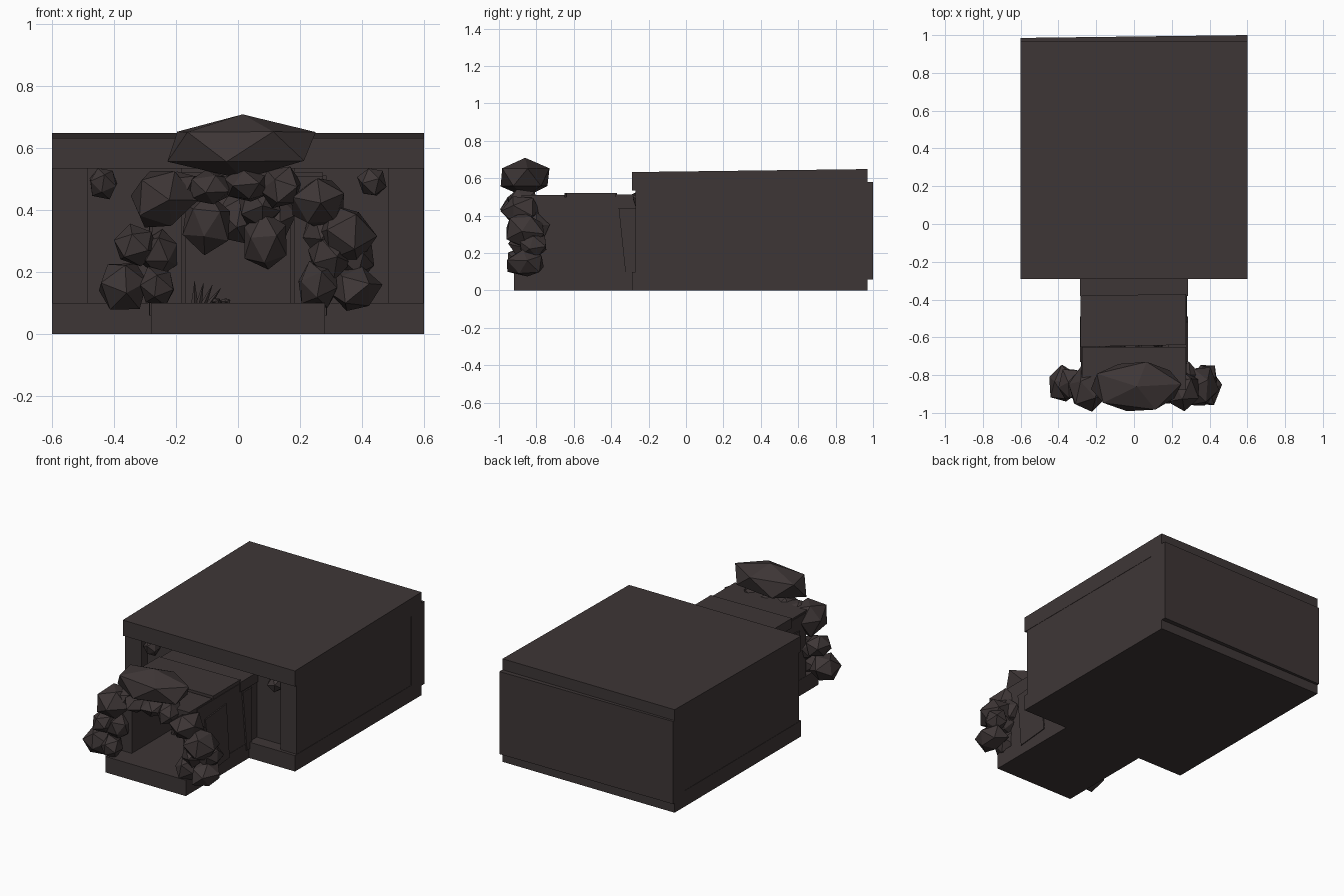
import bpy, bmesh, random
from math import radians
from mathutils import Vector, Euler

random.seed(4)
cube = bpy.data.objects.get("Cube")
if cube:
    bpy.data.objects.remove(cube, do_unlink=True)

stone = bpy.data.materials.new("dark_stone")
stone.use_nodes = True
COLOUR = (0.048, 0.037, 0.037, 1)
stone.diffuse_color = COLOUR
stone.node_tree.nodes["Principled BSDF"].inputs["Base Color"].default_value = COLOUR


def finish(bm, name):
    mesh = bpy.data.meshes.new(name)
    bm.to_mesh(mesh)
    bm.free()
    mesh.materials.append(stone)
    obj = bpy.data.objects.new(name, mesh)
    bpy.context.collection.objects.link(obj)
    return obj


def slab(name, x, y, z, warp=None):
    """Box between three (low, high) ranges; warp may shift each corner."""
    bm = bmesh.new()
    bmesh.ops.create_cube(bm, size=1)
    for v in bm.verts:
        v.co = Vector(r[0] if c < 0 else r[1] for c, r in zip(v.co, (x, y, z)))
        if warp:
            v.co += Vector(warp(v.co))
    return finish(bm, name)


def rock(name, pos, size, turn=None, rough=0.12):
    """Faceted boulder from a jittered icosahedron."""
    bm = bmesh.new()
    bmesh.ops.create_icosphere(bm, subdivisions=1, radius=1)
    if turn is None:
        turn = [random.uniform(0, 3) for _ in range(3)]
    rot = Euler(turn).to_matrix()
    for v in bm.verts:
        p = rot @ v.co * random.uniform(1 - rough, 1 + rough)
        v.co = Vector(a * s + b for a, s, b in zip(p, size, pos))
    return finish(bm, name)


# Chamber: floor, sloping roof, skewed back wall
slab("chamber_floor", (-.6, .6), (-.29, .97), (0, .1))
slab("chamber_roof", (-.6, .6), (-.29, .97), (.535, .633),
     lambda p: (0, 0, .016 if p.y > 0 and p.z > .6 else 0))
slab("back_wall", (-.6, .6), (.87, .985), (.06, .58),
     lambda p: (0, .015 if p.x > 0 and p.y > .9 else 0, 0))

# Mirrored walls of chamber and tunnel
for side, s in (("left", 1), ("right", -1)):
    def span(a, b):
        return sorted((s * a, s * b))
    slab(side + "_chamber_wall", span(.485, .598), (-.27, .9), (.1, .54))
    slab(side + "_front_wall", span(.18, .49), (-.21, -.12), (.1, .54))
    slab(side + "_tunnel_wall", span(.18, .278), (-.8, -.2), (.08, .5))
    slab(side + "_wall_panel", span(.18, .285), (-.71, -.5), (.06, .41),
         lambda p: (0, -.02 if p.z > .2 else .01, .02 if p.y > -.6 else 0))
    slab(side + "_wall_post", span(.17, .287), (-.33, -.28), (.06, .44),
         lambda p: (0, -.03 if p.z > .2 and p.y < -.3 else .01, 0))
    rock(side + "_recess_rock", (s * .435, -.24, .49), (.05, .05, .055))

# Tunnel floor and roof panels
slab("tunnel_floor", (-.28, .28), (-.92, -.29), (0, .1))
slab("tunnel_roof_front", (-.275, .275), (-.88, -.65), (.46, .51))
slab("tunnel_roof_middle", (-.283, .275), (-.65, -.38), (.46, .522),
     lambda p: (0, .01 if p.x > 0 else 0, 0))
slab("tunnel_roof_back", (-.285, .285), (-.38, -.2), (.45, .512))

# Capstone above the entrance
rock("capstone", (.015, -.86, .605), (.265, .145, .105), (0, 0, .1), .04)

# Boulders stacked around the entrance: x, y, z, radius, height factor
boulders = [
    (-.25, -.87, .44, .11, 1.0), (-.33, -.85, .285, .077, .95),
    (-.37, -.85, .155, .083, 1.0), (-.26, -.88, .15, .068, 1.0),
    (-.25, -.82, .26, .07, 1.1), (-.19, -.85, .47, .07, .9),
    (.26, -.88, .42, .09, 1.0), (.345, -.86, .32, .095, 1.1),
    (.375, -.86, .145, .088, .95), (.26, -.87, .16, .075, 1.0),
    (.3, -.85, .25, .08, 1.0), (.38, -.82, .24, .07, 1.0),
    (.28, -.82, .33, .08, 1.1),
    (-.09, -.87, .47, .075, .8), (.03, -.87, .48, .08, .7),
    (.14, -.88, .475, .075, .95),
]
for x, y, z, r, h in boulders:
    rock("entrance_boulder", (x, y, z), (r, r * 1.2, r * h))

# Rocks hanging from the tunnel ceiling
for x, y, z, r in ((-.1, -.6, .36, .08), (.0, -.5, .37, .075),
                   (.09, -.62, .3, .08), (.12, -.5, .38, .07),
                   (-.02, -.4, .42, .09), (.07, -.62, .42, .07)):
    rock("hanging_rock", (x, y, z), (r, r, r * 1.2))

# Crystal spikes and pebbles on the floor
for i in range(4):
    bm = bmesh.new()
    bmesh.ops.create_cone(bm, cap_ends=True, segments=4, radius1=.013,
                          radius2=0, depth=.09)
    spike = finish(bm, "floor_spike")
    spike.location = (-.14 + .02 * i, -.45, .13 - .005 * i)
    spike.rotation_euler = (0, radians(12 * i), 0)
for x in (-.07, -.04):
    rock("pebble", (x, -.45, .105), (.018, .018, .012))
